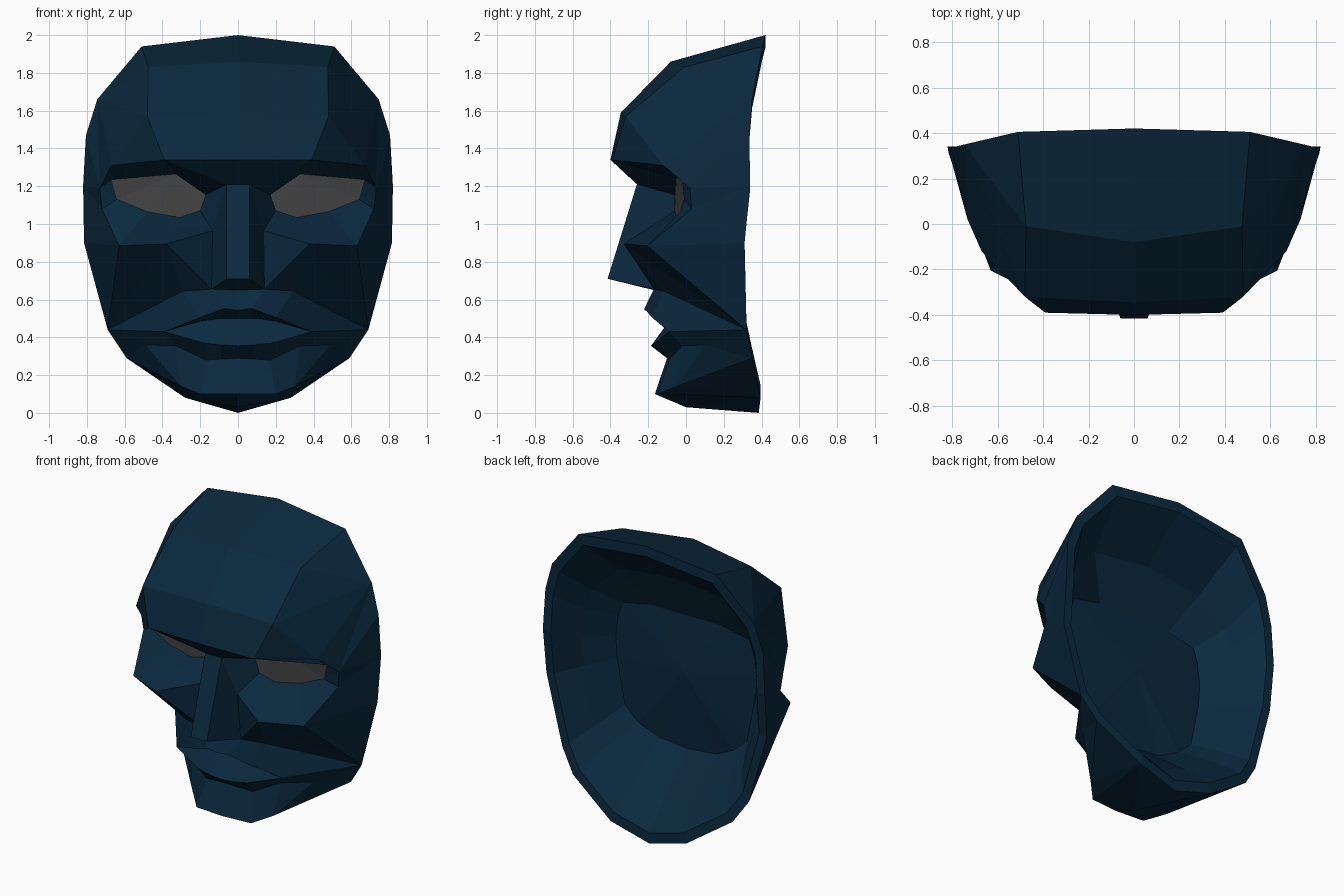
import bpy
import bmesh

cube = bpy.data.objects.get("Cube")
if cube:
    bpy.data.objects.remove(cube, do_unlink=True)


def make_material(name, colour):
    mat = bpy.data.materials.new(name)
    mat.use_nodes = True
    mat.diffuse_color = colour
    mat.node_tree.nodes["Principled BSDF"].inputs["Base Color"].default_value = colour
    return mat


navy = make_material("dark navy", (0.003, 0.022, 0.048, 1))
grey = make_material("eye grey", (0.058, 0.057, 0.058, 1))


def loft(row_a, row_b):
    """Faces between two rows of points; repeated points give triangles."""
    faces = []
    for a, b, c, d in zip(row_a, row_a[1:], row_b[1:], row_b):
        faces.append(list(dict.fromkeys((a, b, c, d))))
    return faces


def fan(apex, row):
    return loft([apex] * len(row), row)


def build(name, faces, mat=navy, facing=-1):
    """Half of a part, facing front (-1) or back (1), mirrored across x."""
    bm = bmesh.new()
    verts = {}
    for points in faces:
        for p in points:
            if p not in verts:
                verts[p] = bm.verts.new(p)
        bm.faces.new([verts[p] for p in points])
    bm.normal_update()
    for f in bm.faces:
        if f.normal.y * facing < 0:
            f.normal_flip()
    mesh = bpy.data.meshes.new(name)
    bm.to_mesh(mesh)
    bm.free()
    mesh.materials.append(mat)
    obj = bpy.data.objects.new(name, mesh)
    bpy.context.collection.objects.link(obj)
    mirror = obj.modifiers.new("mirror", "MIRROR")
    mirror.use_clip = True


# Outer rim, crown to chin
rim = [(0, .42, 2), (.51, .405, 1.94), (.745, .35, 1.66), (.805, .335, 1.47),
       (.82, .34, 1.2), (.815, .31, .9), (.69, .32, .44), (.59, .35, .29),
       (.28, .395, .08), (0, .385, 0)]
jaw_corner, jaw_low, chin_rim, chin_back = rim[6:]

# Forehead and brow contours
crown = [(0, -.08, 1.86), (.475, -.01, 1.83)]
forehead = [(0, -.345, 1.59), (.48, -.32, 1.57)]
brow = [(0, -.4, 1.34), (.39, -.39, 1.34), (.67, -.12, 1.31)]
temple = (.732, .02, 1.19)

# Eye contours
lid_top = [(.17, -.06, 1.155), (.33, -.05, 1.265), (.67, -.02, 1.235)]
lid_low = [(.64, -.01, 1.13), (.48, -.03, 1.065), (.31, -.05, 1.035), (.2, -.06, 1.07)]

# Nose contours
bridge = [(0, -.26, 1.21), (.06, -.26, 1.21)]
tip = [(0, -.415, .71), (.06, -.415, .71)]
nose_base = [(0, -.17, .65), (.14, -.17, .655)]
nose_side = (.135, -.2, .965)

# Cheek points
cheek_outer = (.72, .03, 1.08)
cheek_side = (.63, -.205, .885)
cheek_front = (.38, -.33, .895)
cheek_low = (.29, -.12, .645)

# Mouth contours
corner = (.39, -.09, .43)
upper_lip = [(0, -.22, .543), (.07, -.22, .553), (.2, -.18, .505), corner]
mouth_line = [(0, -.08, .5), (.1, -.08, .5), (.2, -.08, .485), corner]
lower_lip = [(0, -.185, .355), (.09, -.18, .36), (.18, -.165, .37), corner]

# Chin contours
chin_top = [(0, -.1, .29), (.09, -.095, .285), (.17, -.09, .28), (.33, -.02, .355)]
jaw_mid = (.49, .1, .36)
chin_edge = [(0, -.165, .1), (.2, -.15, .1), (.3, -.05, .14)]
chin_under = (0, 0, .03)

build("forehead",
      loft(rim[:2], crown) + loft(crown, forehead) + loft(forehead, brow[:2]))

build("temples",
      fan(rim[2], [rim[1], crown[1], forehead[1], brow[2], temple])
      + [[forehead[1], brow[1], brow[2]]]
      + fan(temple, rim[2:5]) + fan(cheek_outer, [temple, rim[4], rim[5]]))

build("eye_sockets",
      loft(brow[:2], bridge)
      + [[brow[1], bridge[1], lid_top[0], lid_top[1]]]
      + loft(brow[1:], lid_top[1:])
      + fan(lid_top[2], [brow[2], temple, lid_low[0]])
      + [[temple, cheek_outer, lid_low[0]]])

build("eyes", fan(lid_top[1], [lid_top[2]] + lid_low + [lid_top[0]]), grey)

build("nose",
      loft(bridge, tip) + loft(tip, nose_base)
      + [[bridge[1], tip[1], nose_base[1], nose_side],
         [bridge[1], nose_side, lid_low[3], lid_top[0]]])

build("cheeks",
      loft([cheek_outer, cheek_side, cheek_front, nose_side], lid_low)
      + fan(cheek_side, [cheek_outer, rim[5], jaw_corner])
      + fan(cheek_front, [cheek_side, jaw_corner, cheek_low, nose_base[1], nose_side]))

build("lips",
      loft(nose_base + [cheek_low, jaw_corner], upper_lip)
      + loft(upper_lip, mouth_line) + loft(mouth_line, lower_lip)
      + loft(lower_lip, chin_top))

build("chin",
      loft([chin_top[0], chin_top[2], chin_top[3]], chin_edge)
      + fan(jaw_mid, [chin_top[3], chin_edge[2], jaw_low, jaw_corner])
      + [[corner, chin_top[3], jaw_mid, jaw_corner]]
      + loft(chin_edge, [chin_under, chin_rim, chin_rim])
      + [[chin_edge[2], jaw_low, chin_rim], [chin_under, chin_rim, chin_back]])

# Hollow back: rim edge, bulging wall and a shallow faceted floor
middle = 1.02
lip = [(x * .93, y, middle + (z - middle) * .93) for x, y, z in rim]
wall = [(0, .13, 1.68), (.41, .12, 1.63), (.59, .15, 1.45), (.63, .17, 1.32),
        (.65, .18, 1.14), (.64, .16, .93), (.55, .19, .56), (.47, .22, .44),
        (.22, .25, .28), (0, .25, .22)]
floor = [(0, 0, 1.38), (.27, 0, 1.38), (.47, 0, 1.34), (.5, 0, 1.25), (.52, 0, 1.1),
         (.51, 0, .96), (.45, 0, .66), (.35, 0, .57), (.21, -.02, .5), (0, -.02, .48)]
build("hollow_back",
      loft(rim, lip) + loft(lip, wall) + loft(wall, floor)
      + fan((0, .03, 1.01), floor), facing=1)
